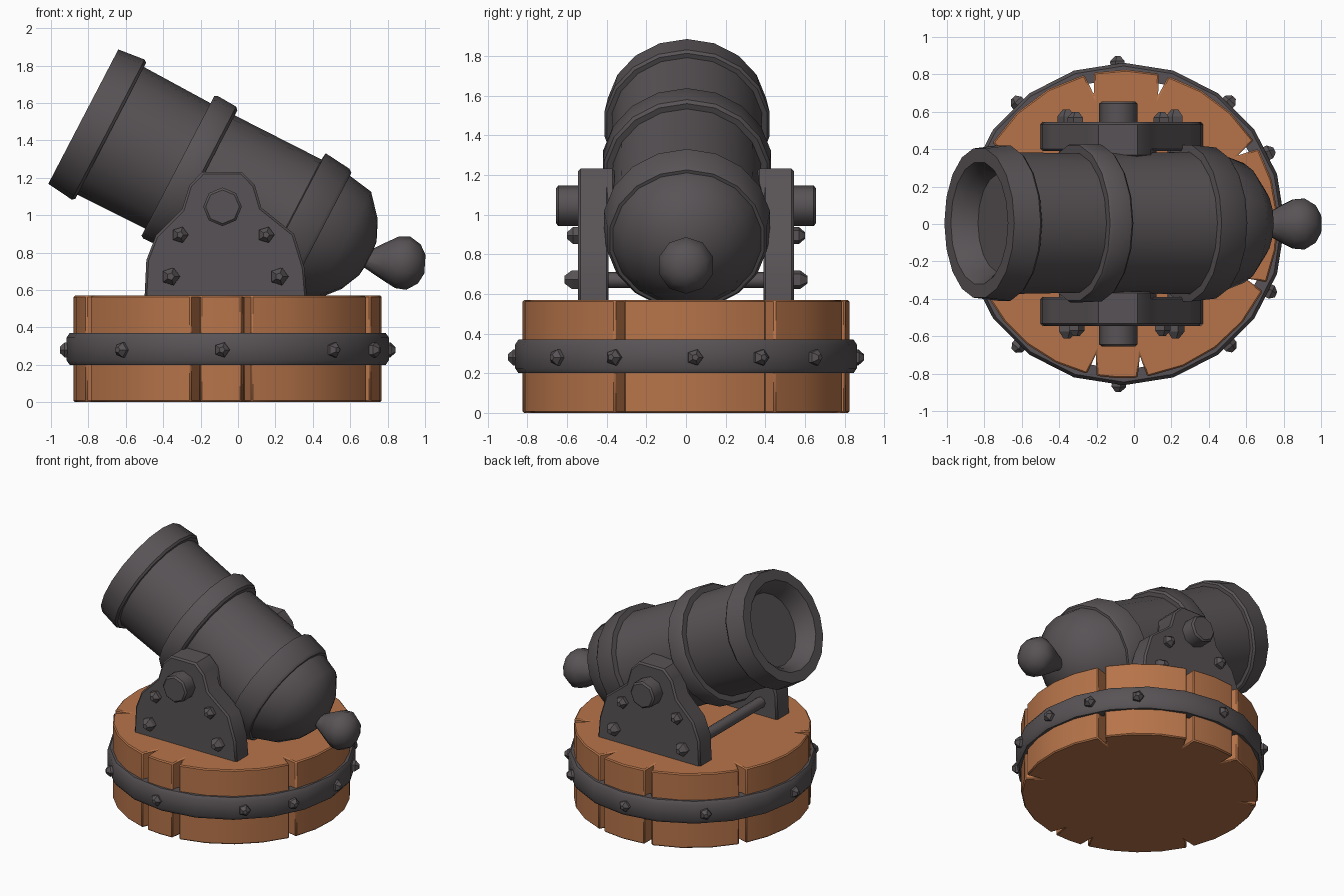
import bpy, bmesh, math
from mathutils import Matrix, Vector

if "Cube" in bpy.data.objects:
    bpy.data.objects.remove(bpy.data.objects["Cube"])


def material(name, rgb):
    m = bpy.data.materials.new(name)
    m.diffuse_color = (*rgb, 1)
    m.use_nodes = True
    m.node_tree.nodes["Principled BSDF"].inputs["Base Color"].default_value = m.diffuse_color
    return m


IRON = material("dark iron", (0.098, 0.086, 0.092))
WOOD = material("orange wood", (0.47, 0.175, 0.068))


def finish(name, bm, mat, angle=40, bevel=0):
    bmesh.ops.recalc_face_normals(bm, faces=bm.faces)
    me = bpy.data.meshes.new(name)
    bm.to_mesh(me)
    bm.free()
    me.materials.append(mat)
    ob = bpy.data.objects.new(name, me)
    bpy.context.collection.objects.link(ob)
    if bevel:
        b = ob.modifiers.new("bevel", 'BEVEL')
        b.width, b.segments, b.limit_method = bevel, 1, 'ANGLE'
        b.angle_limit = math.radians(50)
    bpy.ops.object.select_all(action='DESELECT')
    ob.select_set(True)
    bpy.context.view_layer.objects.active = ob
    bpy.ops.object.shade_smooth_by_angle(angle=math.radians(angle))
    return ob


def frame(origin, direction):
    """Matrix placing local z along a direction in the xz plane."""
    a = math.atan2(direction[0], direction[2])
    return Matrix.Translation(origin) @ Matrix.Rotation(a, 4, 'Y')


def lathe(profile, sides, closed=False):
    """Turn (height, radius) points around local z."""
    bm = bmesh.new()
    rings = []
    for h, r in profile:
        if r == 0:
            rings.append([bm.verts.new((0, 0, h))] * sides)
        else:
            rings.append([bm.verts.new((r * math.cos(2 * math.pi * i / sides),
                                        r * math.sin(2 * math.pi * i / sides), h))
                          for i in range(sides)])
    pairs = list(zip(rings, rings[1:]))
    if closed:
        pairs.append((rings[-1], rings[0]))
    for a, b in pairs:
        for i in range(sides):
            j = (i + 1) % sides
            bm.faces.new(list(dict.fromkeys((a[i], a[j], b[j], b[i]))))
    return bm


def extrude(points, vec):
    """Prism from a flat 3D outline."""
    bm = bmesh.new()
    f = bm.faces.new([bm.verts.new(p) for p in points])
    ext = bmesh.ops.extrude_face_region(bm, geom=[f])
    bmesh.ops.translate(bm, vec=vec,
                        verts=[v for v in ext["geom"] if isinstance(v, bmesh.types.BMVert)])
    return bm


def rod(name, x, z, y0, y1, r, sides):
    bm = bmesh.new()
    bmesh.ops.create_cone(bm, cap_ends=True, segments=sides, radius1=r, radius2=r,
                          depth=abs(y1 - y0))
    bm.transform(Matrix.Translation((x, (y0 + y1) / 2, z))
                 @ Matrix.Rotation(math.pi / 2, 4, 'X'))
    return finish(name, bm, IRON, 50, 0.012)


def stud(name, pos, out, r, height):
    """Faceted pointed rivet facing outwards."""
    bm = lathe([(-0.03, 0), (-0.03, r), (height * 0.45, r), (height, r * 0.4), (height, 0)], 5)
    q = Vector(out).to_track_quat('Z', 'Y').to_matrix().to_4x4()
    bm.transform(Matrix.Translation(pos) @ q)
    finish(name, bm, IRON, 20)


# barrel with shallow bore, three raised rings and domed breech
barrel = [(0.13, 0), (0.13, 0.265), (0.05, 0.29), (0.0, 0.33), (0.0, 0.405), (0.15, 0.422),
          (0.165, 0.41), (0.165, 0.385), (0.57, 0.378), (0.57, 0.42), (0.585, 0.43),
          (0.70, 0.425), (0.715, 0.41), (0.715, 0.38), (1.235, 0.385), (1.24, 0.425),
          (1.39, 0.41), (1.41, 0.395), (1.41, 0.378), (1.55, 0.325), (1.65, 0.21),
          (1.70, 0.10), (1.71, 0)]
bm = lathe(barrel, 18)
for v in bm.verts:
    if v.co.z > 1.45:
        v.co.x -= 0.03
bm.transform(frame((-0.827, 0.005, 1.527), (0.887, 0, -0.462)))
finish("barrel", bm, IRON, 42)

# knob behind the breech
bm = lathe([(-0.05, 0), (-0.05, 0.04), (0, 0.042), (0.10, 0.10), (0.17, 0.138),
            (0.23, 0.143), (0.29, 0.105), (0.32, 0.05), (0.32, 0)], 10)
bm.transform(frame((0.68, 0, 0.76), (0.995, 0, -0.07)))
finish("breech_knob", bm, IRON, 50)

# side brackets with bosses, trunnions and rivets
plate = [(-0.50, 0.55), (-0.49, 0.76), (-0.44, 0.89), (-0.30, 1.03), (-0.26, 1.16),
         (-0.19, 1.232), (0.02, 1.232), (0.09, 1.16), (0.125, 1.04), (0.30, 0.90),
         (0.355, 0.72), (0.37, 0.55)]
boss = [(-0.29, 1.0)] + plate[4:8] + [(0.12, 1.0), (0.06, 0.9), (-0.22, 0.9)]
for side, label in ((-1, "front"), (1, "back")):
    bm = extrude([(x, side * 0.39, z) for x, z in plate], (0, side * 0.155, 0))
    finish(label + "_bracket", bm, IRON, 40, 0.012)
    bm = extrude([(x, side * 0.36, z) for x, z in boss], (0, side * 0.18, 0))
    finish(label + "_bracket_boss", bm, IRON, 40, 0.01)
    rod(label + "_trunnion", -0.083, 1.045, side * 0.3, side * 0.655, 0.103, 8)
    for x in (-0.31, 0.15):
        stud(label + "_bracket_rivet", (x, side * 0.545, 0.895), (0, side, 0), 0.045, 0.055)
    for x in (-0.36, 0.22):
        stud(label + "_rod_end", (x, side * 0.545, 0.672), (0, side, 0), 0.05, 0.068)
for x in (-0.36, 0.22):
    rod("cross_rod", x, 0.67, -0.5, 0.5, 0.04, 8)

# wooden base: planked disc with V notches between the planks
CX = -0.055
notches = [-24, 31, 75, 103, 150, 205, 258, 277]
outline = []
for a, b in zip(notches, notches[1:] + [notches[0] + 360]):
    outline.append((0.71, a))
    n = max(2, round((b - a) / 14))
    for i in range(n + 1):
        outline.append((0.825, a + 1.8 + (b - a - 3.6) * i / n))
pts = [(CX + r * math.cos(math.radians(t)), r * math.sin(math.radians(t)), 0)
       for r, t in outline]
finish("wooden_base", extrude(pts, (0, 0, 0.57)), WOOD, 30, 0.008)

# iron band with studs
bm = lathe([(0.20, 0.78), (0.20, 0.845), (0.225, 0.862), (0.345, 0.862), (0.37, 0.845),
            (0.37, 0.78)], 20, closed=True)
bm.transform(Matrix.Translation((CX, 0, 0)))
finish("iron_band", bm, IRON, 50)
for deg in (3, 26, 49, 92, 131, 180, 229, 268, 311, 335):
    d = Vector((math.cos(math.radians(deg)), math.sin(math.radians(deg)), 0))
    stud("band_stud", Vector((CX, 0, 0.28)) + d * 0.85, d, 0.042, 0.048)
